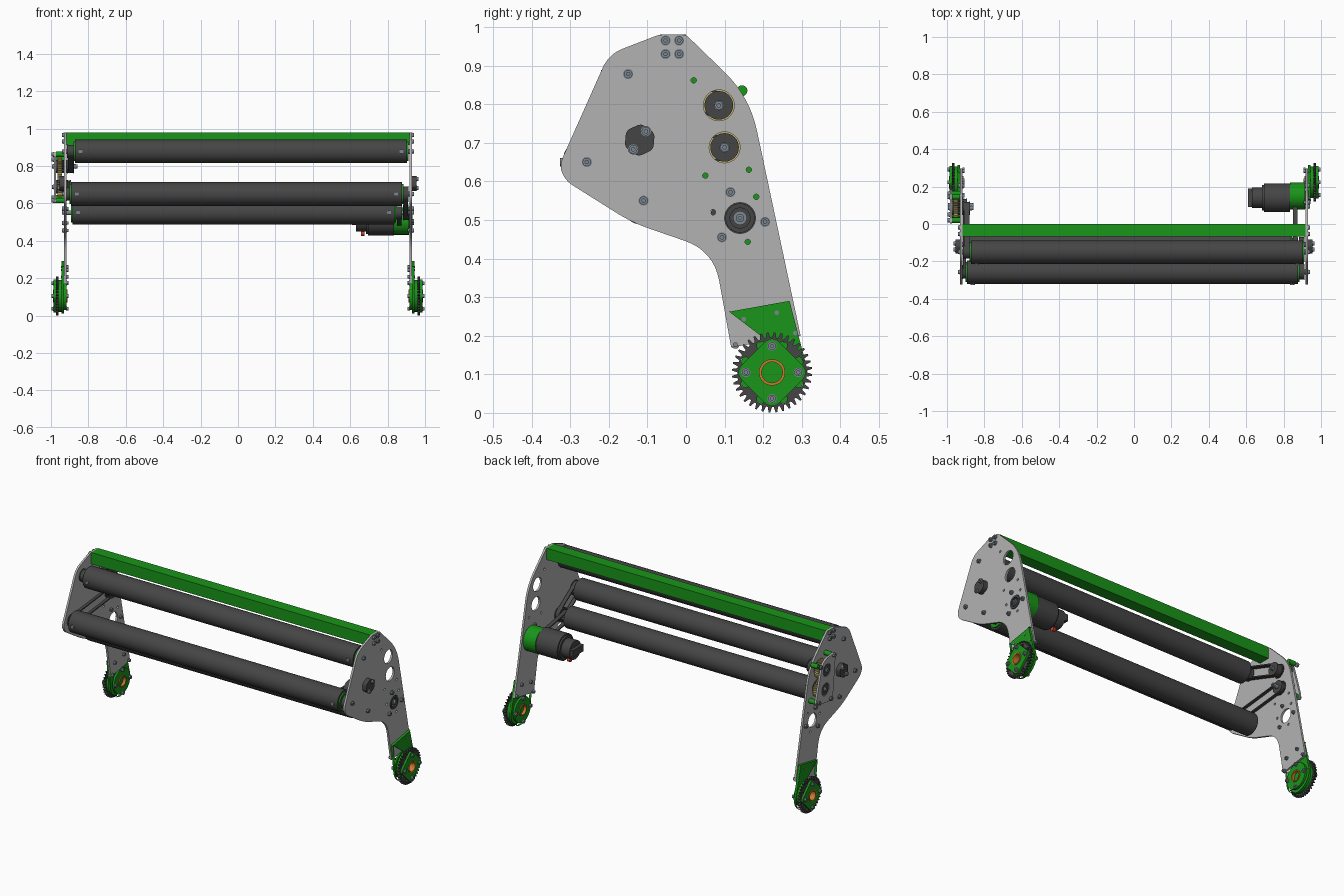
import bpy, bmesh, math
from mathutils import Vector

if "Cube" in bpy.data.objects:
    bpy.data.objects.remove(bpy.data.objects["Cube"])


def material(name, rgb):
    m = bpy.data.materials.new(name)
    m.diffuse_color = (*rgb, 1)
    m.use_nodes = True
    m.node_tree.nodes["Principled BSDF"].inputs["Base Color"].default_value = m.diffuse_color
    return m


GREEN = material("green", (0.01, 0.30, 0.01))
DARK = material("dark", (0.06, 0.06, 0.06))
YELLOW = material("brass", (0.55, 0.45, 0.15))
ORANGE = material("bronze", (0.6, 0.2, 0.03))
RED = material("red", (0.6, 0.05, 0.02))
STEEL = material("steel", (0.2, 0.24, 0.28))
PLATE = material("aluminium", (0.45, 0.45, 0.45))


# ---- outlines in the (y, z) plane ----
def circle(c, r, n=32, a0=0.0):
    return [(c[0] + r * math.cos(a0 + math.tau * i / n),
             c[1] + r * math.sin(a0 + math.tau * i / n)) for i in range(n)]


def rounded(pts, n=8):
    """Polygon of (y, z, radius) corners, radius being the trimmed length."""
    out = []
    for i, (y, z, r) in enumerate(pts):
        p = Vector((y, z))
        if r == 0:
            out.append((y, z))
            continue
        a = p + (Vector(pts[i - 1][:2]) - p).normalized() * r
        b = p + (Vector(pts[(i + 1) % len(pts)][:2]) - p).normalized() * r
        for k in range(n + 1):
            t = k / n
            out.append(tuple(a * (1 - t) ** 2 + p * 2 * t * (1 - t) + b * t * t))
    return out


def gear(c, r_out, r_in, teeth):
    out = []
    for i in range(teeth):
        for f, r in ((0, r_in), (0.3, r_in), (0.5, r_out), (0.75, r_out)):
            a = math.tau * (i + f) / teeth
            out.append((c[0] + r * math.cos(a), c[1] + r * math.sin(a)))
    return out


def stadium(a, b, r, n=16):
    ang = math.atan2(b[1] - a[1], b[0] - a[0])
    return [(c[0] + r * math.cos(ang + s + math.pi * i / n),
             c[1] + r * math.sin(ang + s + math.pi * i / n))
            for c, s in ((a, math.pi / 2), (b, -math.pi / 2)) for i in range(n + 1)]


def extrude(name, x0, x1, loops, mat=None):
    """Outline (first loop) with holes (other loops) extruded from x0 to x1."""
    cu = bpy.data.curves.new(name, 'CURVE')
    cu.dimensions, cu.fill_mode, cu.extrude = '2D', 'BOTH', abs(x1 - x0) / 2
    for loop in loops:
        sp = cu.splines.new('POLY')
        sp.points.add(len(loop) - 1)
        for p, (y, z) in zip(sp.points, loop):
            p.co = (y, z, 0, 1)
        sp.use_cyclic_u = True
    tmp = bpy.data.objects.new(name + "_curve", cu)
    bpy.context.collection.objects.link(tmp)
    dg = bpy.context.evaluated_depsgraph_get()
    me = bpy.data.meshes.new_from_object(tmp.evaluated_get(dg))
    bpy.data.objects.remove(tmp)
    bm = bmesh.new()
    bm.from_mesh(me)
    bmesh.ops.remove_doubles(bm, verts=bm.verts, dist=1e-5)
    for v in bm.verts:
        v.co = (v.co.z + (x0 + x1) / 2, v.co.x, v.co.y)
    bmesh.ops.recalc_face_normals(bm, faces=bm.faces)
    bm.to_mesh(me)
    bm.free()
    me.materials.clear()
    if mat:
        me.materials.append(mat)
    ob = bpy.data.objects.new(name, me)
    bpy.context.collection.objects.link(ob)
    return ob


def disc(name, c, r, x0, x1, mat=None, hole=0):
    return extrude(name, x0, x1, [circle(c, r)] + ([circle(c, hole)] if hole else []), mat)


def bolt(name, c, x, s, r=0.011):
    """Washer and socket head standing on a surface at x, facing side s."""
    disc(name + "_washer", c, r * 1.2, x, x + s * 0.003, STEEL)
    extrude(name + "_head", x + s * 0.003, x + s * 0.011,
            [circle(c, r, 20), circle(c, r * 0.45, 6)], STEEL)


# ---- shared positions ----
ROLLERS = [(-0.15, 0.878), (-0.257, 0.65), (-0.11, 0.55)]
GEARS = [(0.085, 0.797), (0.10, 0.688)]
MOTOR, FOOT = (0.14, 0.505), (0.223, 0.105)
BAR_BOLTS = [(y, z) for y in (-0.053, -0.018) for z in (0.965, 0.93)]
SMALL = [(0.02, 0.862), (0.05, 0.615), (0.163, 0.63)]
MOTOR_BOLTS = [(0.115, 0.572), (0.205, 0.495), (0.093, 0.455)]
LEG_BOLTS = [(0.15, 0.243), (0.235, 0.26), (0.283, 0.207), (0.128, 0.177)]

side_outline = rounded([
    (-0.07, 0.98, 0.01), (0.0, 0.98, 0.01), (0.165, 0.82, 0.09), (0.297, 0.2, 0),
    (0.117, 0.17, 0), (0.072, 0.42, 0.08), (-0.14, 0.493, 0.05),
    (-0.318, 0.605, 0.03), (-0.327, 0.645, 0.02), (-0.2, 0.93, 0.04)])
foot_arc = [(FOOT[0] + 0.093 * math.cos(a), FOOT[1] + 0.093 * math.sin(a))
            for a in (math.radians(190 + 9.5 * i) for i in range(19))]
foot_outline = foot_arc + rounded([(0.283, 0.293, 0.015), (0.10, 0.26, 0.012)])[:18]

for s, side in ((-1, "left"), (1, "right")):
    # side plate with its bearing and bolt holes
    holes = [circle(c, 0.04) for c in GEARS + [MOTOR]]
    holes += [circle(c, 0.007, 16) for c in SMALL + [(0.182, 0.56), (0.07, 0.52), (0.16, 0.443)]]
    extrude(side + "_side_plate", s * 0.917, s * 0.929, [side_outline] + holes, PLATE)
    for c in BAR_BOLTS + ROLLERS + MOTOR_BOLTS:
        bolt(side + "_plate_bolt", c, s * 0.929, s)
    for c in MOTOR_BOLTS + LEG_BOLTS:
        bolt(side + "_inner_bolt", c, s * 0.917, -s, 0.009)

    # hexagonal end block
    extrude(side + "_end_block", s * 0.929, s * 0.955, [rounded(
        [(y, z, 0.012) for y, z in circle((-0.12, 0.707), 0.043, 6, math.radians(25))], 4)], DARK)
    for c in ((-0.104, 0.73), (-0.137, 0.683)):
        bolt(side + "_block_bolt", c, s * 0.955, s)

    # foot plate, hub, sprocket and flange
    extrude(side + "_foot_plate", s * 0.929, s * 0.943, [foot_outline, circle(FOOT, 0.033)], GREEN)
    disc(side + "_foot_inner_ring", FOOT, 0.075, s * 0.917, s * 0.929, GREEN, 0.033)
    disc(side + "_foot_hub", FOOT, 0.085, s * 0.943, s * 0.961, GREEN, 0.033)
    slots = [circle((FOOT[0] + 0.075 * math.cos(a), FOOT[1] + 0.075 * math.sin(a)), 0.011, 16)
             for a in (math.radians(22.5 + 45 * i) for i in range(8))]
    extrude(side + "_sprocket", s * 0.961, s * 0.974,
            [gear(FOOT, 0.104, 0.09, 36), circle(FOOT, 0.033)] + slots, DARK)
    extrude(side + "_foot_flange", s * 0.974, s * 0.986, [rounded(
        [(y, z, 0.03) for y, z in circle(FOOT, 0.098, 4)]), circle(FOOT, 0.033)], GREEN)
    disc(side + "_foot_bushing", FOOT, 0.034, s * 0.912, s * 0.99, ORANGE, 0.027)
    for c in circle(FOOT, 0.068, 4):
        bolt(side + "_flange_bolt", c, s * 0.986, s, 0.010)
        bolt(side + "_flange_nut", c, s * 0.917, -s, 0.010)
    for c in LEG_BOLTS:
        disc(side + "_leg_rivet", c, 0.006, s * 0.943, s * 0.946, STEEL)

# square cross bar
extrude("cross_bar", -0.917, 0.917,
        [[(-0.068, 0.912), (0, 0.912), (0, 0.98), (-0.068, 0.98)],
         [(-0.06, 0.92), (-0.008, 0.92), (-0.008, 0.972), (-0.06, 0.972)]], GREEN)

# rollers with end hubs, axles and radial screws
for i, (c, (x0, x1)) in enumerate(zip(ROLLERS, ((-0.872, 0.904), (-0.892, 0.876), (-0.885, 0.838)))):
    n = "roller_%d" % (i + 1)
    disc(n, c, 0.063, x0, x1, DARK, 0.052)
    for s, x in ((-1, x0), (1, x1)):
        disc(n + "_end_hub", c, 0.0525, x - s * 0.05, x + s * 0.008, GREEN, 0.012)
        bpy.ops.mesh.primitive_cylinder_add(vertices=16, radius=0.011, depth=0.012,
                                            location=(x - s * 0.03, c[0] - 0.064, c[1]),
                                            rotation=(math.pi / 2, 0, 0))
        bpy.context.object.name = n + "_screw"
        bpy.context.object.data.materials.append(STEEL)
    disc(n + "_axle", c, 0.013, -0.917, 0.917, STEEL)


# belt drives: two pulleys and a belt around them
def drive(name, a, b, r, x0, x1):
    extrude(name + "_belt", x0, x1, [stadium(a, b, r), stadium(a, b, r - 0.007)], DARK)
    for c in (a, b):
        extrude(name + "_pulley", x0, x1, [gear(c, r - 0.008, r - 0.014, 18)], STEEL)
        for x in (x0 - 0.004, x1):
            disc(name + "_pulley_flange", c, r + 0.003, x, x + 0.004, DARK)


drive("motor_drive", MOTOR, ROLLERS[2], 0.034, 0.85, 0.874)
drive("roller_drive", ROLLERS[2], ROLLERS[1], 0.04, 0.886, 0.908)
drive("upper_drive", GEARS[0], ROLLERS[0], 0.034, -0.91, -0.88)
drive("lower_drive", GEARS[1], ROLLERS[1], 0.034, -0.913, -0.897)

# gear case on the left: meshing gears, cover and spacers
extrude("gear_cover", -0.985, -0.973, [rounded(
    [(0.0, 0.875, 0.02), (0.12, 0.862, 0.05), (0.19, 0.62, 0.025), (0.03, 0.60, 0.02)])]
    + [circle(c, 0.037) for c in GEARS], PLATE)
for c in GEARS:
    extrude("drive_gear", -0.966, -0.94, [gear(c, 0.056, 0.048, 28)], YELLOW)
    disc("gear_bearing", c, 0.036, -0.983, -0.966, DARK)
    extrude("gear_hub", -0.94, -0.91, [gear(c, 0.036, 0.027, 12)], DARK)
    disc("gear_shaft", c, 0.012, -0.99, -0.87, STEEL)
    bolt("gear_shaft_bolt", c, -0.983, -1)
    bolt("gear_shaft_inner_bolt", c, -0.87, 1)
for c in SMALL + [(0.145, 0.835)]:
    disc("cover_spacer", c, 0.014, -0.973, -0.929, GREEN)
    bolt("cover_bolt", c, -0.985, -1)

# motor on the right
disc("motor_mount", (0.15, 0.505), 0.073, 0.835, 0.915, GREEN, 0.05)
disc("motor_body", MOTOR, 0.077, 0.695, 0.835, DARK)
disc("motor_collar", MOTOR, 0.068, 0.685, 0.695, DARK)
disc("motor_cap", MOTOR, 0.055, 0.63, 0.685, DARK)
extrude("motor_terminal_block", 0.61, 0.63,
        [[(0.09, 0.485), (0.19, 0.485), (0.19, 0.525), (0.09, 0.525)]], DARK)
disc("motor_lead", (0.14, 0.438), 0.012, 0.658, 0.676, RED)
disc("motor_bearing", MOTOR, 0.038, 0.915, 0.932, DARK, 0.026)
disc("motor_shaft", MOTOR, 0.018, 0.83, 0.93, STEEL)
bolt("motor_shaft_bolt", MOTOR, 0.93, 1)

# smooth round faces, keep edges sharp
bpy.ops.object.select_all(action='SELECT')
bpy.context.view_layer.objects.active = bpy.data.objects["cross_bar"]
bpy.ops.object.shade_smooth_by_angle(angle=math.radians(30))
